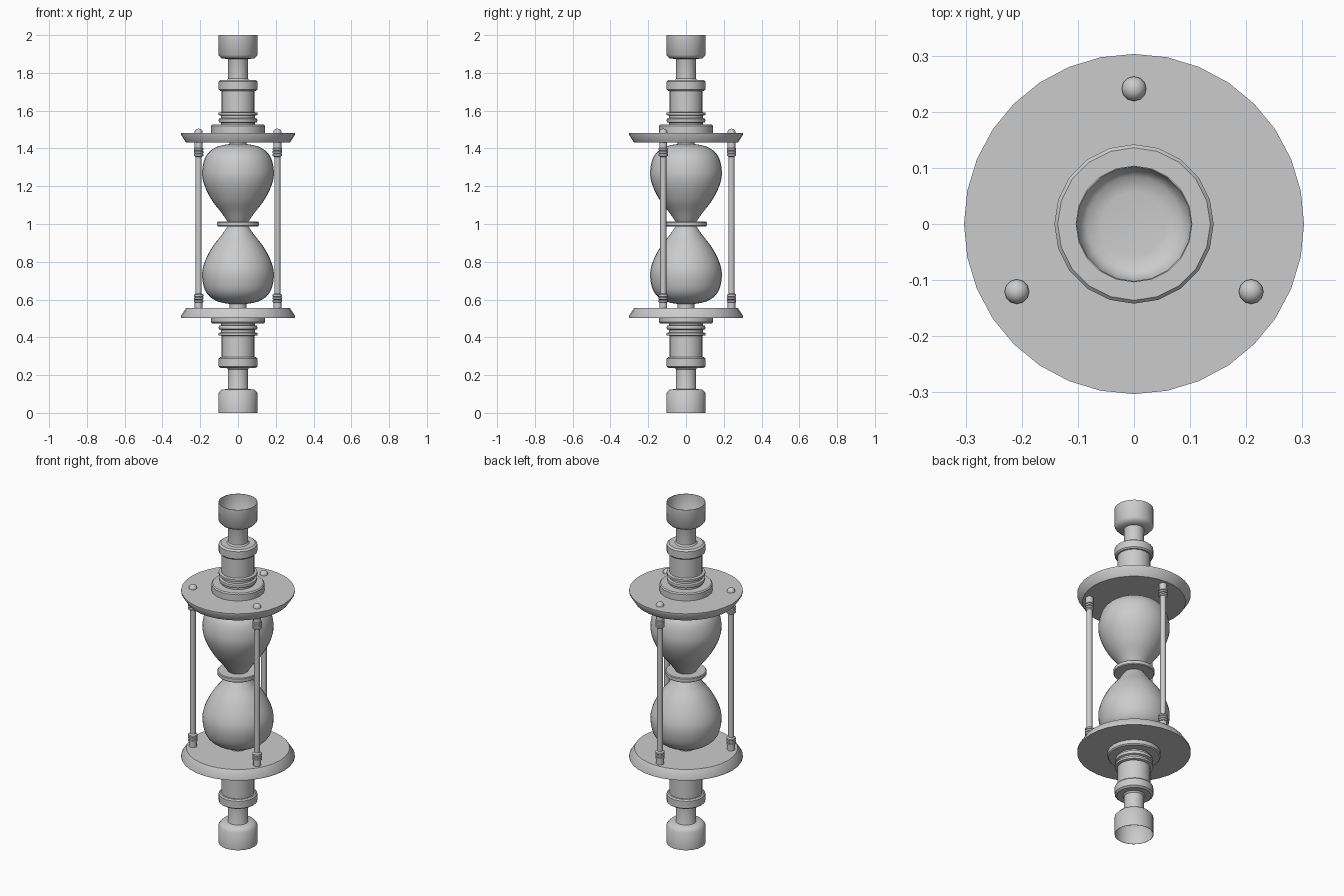
import bpy, bmesh, math

cube = bpy.data.objects.get("Cube")
if cube:
    bpy.data.objects.remove(cube, do_unlink=True)

grey = bpy.data.materials.new("plain_grey")
grey.use_nodes = True
COLOUR = (0.6, 0.6, 0.6, 1)
grey.diffuse_color = COLOUR
grey.node_tree.nodes["Principled BSDF"].inputs["Base Color"].default_value = COLOUR


def lathe(name, profile, sides, centre=(0, 0), flip=False, angle=35):
    """Spin (radius, height) points around z; flip mirrors them about z = 1."""
    bm = bmesh.new()
    rings = []
    for r, z in profile:
        z = 2 - z if flip else z
        if r == 0:
            rings.append([bm.verts.new((*centre, z))] * sides)
            continue
        rings.append([bm.verts.new((centre[0] + r * math.cos(math.tau * i / sides),
                                    centre[1] + r * math.sin(math.tau * i / sides), z))
                      for i in range(sides)])
    for low, high in zip(rings, rings[1:]):
        for i in range(sides):
            j = (i + 1) % sides
            corners = list(dict.fromkeys((low[i], low[j], high[j], high[i])))
            bm.faces.new(corners[::-1] if flip else corners)
    mesh = bpy.data.meshes.new(name)
    bm.to_mesh(mesh)
    bm.free()
    mesh.materials.append(grey)
    obj = bpy.data.objects.new(name, mesh)
    bpy.context.collection.objects.link(obj)
    bpy.ops.object.select_all(action="DESELECT")
    obj.select_set(True)
    bpy.context.view_layer.objects.active = obj
    bpy.ops.object.shade_smooth_by_angle(angle=math.radians(angle))
    return obj


def smooth_profile(points, steps=5):
    """Catmull-Rom curve through the points."""
    ext = [points[0]] + points + [points[-1]]
    out = []
    for a, b, c, d in zip(ext, ext[1:], ext[2:], ext[3:]):
        for s in range(steps):
            t = s / steps
            out.append(tuple(0.5 * (2 * q + (r - p) * t + (2 * p - 5 * q + 4 * r - u) * t * t
                                    + (3 * q - p - 3 * r + u) * t ** 3)
                             for p, q, r, u in zip(a, b, c, d)))
    return out + [points[-1]]


# Profiles of the lower half, from the bottom up
cup = [(0, 0.122), (0.057, 0.122), (0.085, 0.118), (0.1, 0.1), (0.102, 0),
       (0.104, 0), (0.104, 0.105), (0.087, 0.124), (0.054, 0.126)]
neck = [(0.056, 0.122), (0.053, 0.13), (0.053, 0.23), (0.062, 0.24)]
handle = [(0, 0.238), (0.092, 0.238), (0.103, 0.246), (0.103, 0.288), (0.096, 0.295),
          (0.088, 0.295), (0.088, 0.408), (0.103, 0.411), (0.103, 0.423), (0.09, 0.426),
          (0.09, 0.439), (0.101, 0.443), (0.103, 0.452), (0.099, 0.462), (0.09, 0.464),
          (0.09, 0.474)]
collar = [(0, 0.474), (0.136, 0.474), (0.142, 0.48), (0.142, 0.52)]
stem = [(0.045, 0.51), (0.045, 0.59)]
bulb = smooth_profile([(0, 0.577), (0.06, 0.579), (0.125, 0.598), (0.172, 0.645),
                       (0.19, 0.725), (0.178, 0.795), (0.138, 0.875), (0.088, 0.94),
                       (0.05, 0.995)])

for side, flip in (("lower", False), ("upper", True)):
    lathe(side + "_cup", cup, 20, flip=flip, angle=50)
    lathe(side + "_neck", neck, 20, flip=flip)
    lathe(side + "_handle", handle, 20, flip=flip)
    lathe(side + "_collar", collar, 20, flip=flip)
    lathe(side + "_stem", stem, 20, flip=flip)
    lathe(side + "_bulb", bulb, 32, flip=flip, angle=60)

# Waist ring between the two bulbs
lathe("waist_ring", [(0, 0.987), (0.106, 0.987), (0.11, 0.991), (0.11, 1.009),
                     (0.106, 1.013), (0, 1.013)], 24)

# Bevelled end plates
lathe("lower_plate", [(0, 0.503), (0.303, 0.503), (0.303, 0.512), (0.275, 0.555),
                      (0, 0.555)], 32)
lathe("upper_plate", [(0, 1.431), (0.275, 1.431), (0.303, 1.474), (0.303, 1.483),
                      (0, 1.483)], 32)

# Three rods with turned ends and domed heads
foot = [(0.021, 0.55), (0.021, 0.585)]
for k in range(3):
    z = 0.585 + k * 0.015
    foot += [(0.025, z + 0.002), (0.025, z + 0.011), (0.02, z + 0.013)]
foot += [(0.016, 0.632)]
head = [(0.022, 1.478), (0.022, 1.488), (0.018, 1.497), (0.01, 1.503), (0, 1.505)]
for n in range(3):
    a = math.radians(90 + 120 * n)
    spot = (0.241 * math.cos(a), 0.241 * math.sin(a))
    tag = ("back", "front_right", "front_left")[n]
    lathe(tag + "_rod", [(0.016, 0.55), (0.016, 1.44)], 12, spot)
    lathe(tag + "_rod_foot", foot, 12, spot)
    lathe(tag + "_rod_top", [(r, z + 0.013) for r, z in foot], 12, spot, flip=True)
    lathe(tag + "_rod_head", head, 12, spot, angle=60)
